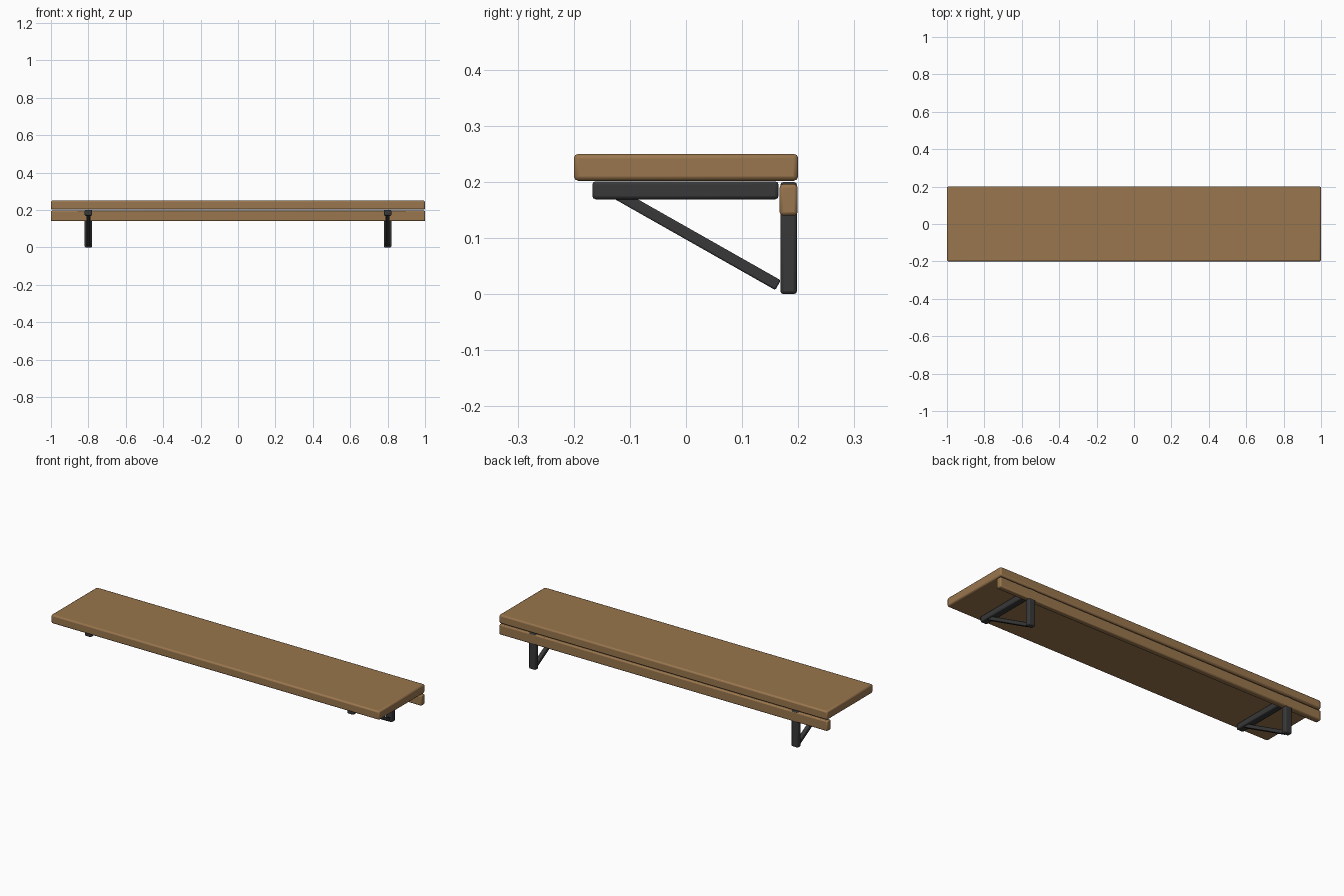
import bpy
import math

if "Cube" in bpy.data.objects:
    bpy.data.objects.remove(bpy.data.objects["Cube"], do_unlink=True)


def make_material(name, rgb):
    mat = bpy.data.materials.new(name)
    mat.use_nodes = True
    mat.diffuse_color = (*rgb, 1)
    mat.node_tree.nodes["Principled BSDF"].inputs["Base Color"].default_value = (*rgb, 1)
    return mat


wood = make_material("warm wood", (0.32, 0.18, 0.075))
metal = make_material("dark metal", (0.04, 0.04, 0.04))


def beam(name, center, size, mat, bevel, tilt=0):
    """Box with softened edges, tilted about the x axis."""
    bpy.ops.mesh.primitive_cube_add(size=1, location=center)
    obj = bpy.context.object
    obj.name = name
    obj.scale = size
    bpy.ops.object.transform_apply(location=False, rotation=False, scale=True)
    obj.rotation_euler.x = tilt
    obj.data.materials.append(mat)
    mod = obj.modifiers.new("soft edges", "BEVEL")
    mod.width = bevel
    mod.segments = 2
    bpy.ops.object.shade_smooth_by_angle(angle=math.radians(35))
    return obj


# Shelf board and the rail along the wall
beam("shelf_board", (0, 0, 0.226), (2, 0.4, 0.048), wood, 0.008)
beam("back_rail", (0, 0.183, 0.168), (2, 0.032, 0.056), wood, 0.006)

# Two triangular brackets
for side, x in (("left", 0.8), ("right", -0.8)):
    beam(side + "_post", (x, 0.183, 0.1), (0.04, 0.03, 0.2), metal, 0.006)
    beam(side + "_arm", (x, -0.001, 0.185), (0.04, 0.332, 0.032), metal, 0.006)

    # Diagonal brace from the foot of the post to the arm
    low, high = (0.164, 0.016), (-0.122, 0.178)
    dy, dz = high[0] - low[0], high[1] - low[1]
    beam(side + "_brace", (x, (low[0] + high[0]) / 2, (low[1] + high[1]) / 2),
         (0.022, math.hypot(dy, dz), 0.02), metal, 0.003, math.atan2(-dz, -dy))
